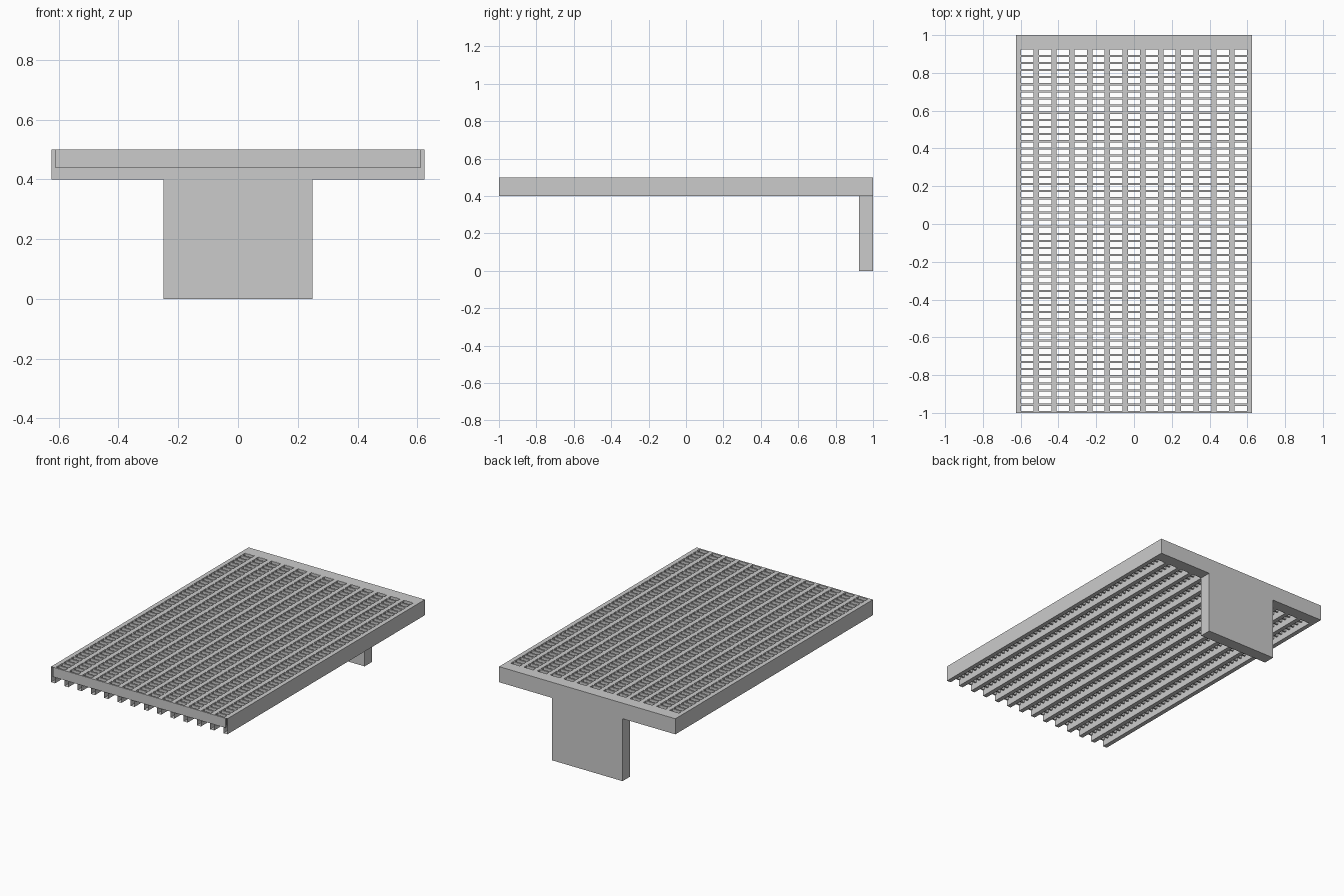
import bpy, bmesh

if "Cube" in bpy.data.objects:
    bpy.data.objects.remove(bpy.data.objects["Cube"])


def box(bm, x0, x1, y0, y1, z0, z1, open_ends=False):
    """Add a box; open_ends leaves out the two faces across y."""
    v = [bm.verts.new((x, y, z)) for x in (x0, x1) for y in (y0, y1) for z in (z0, z1)]
    faces = [(0, 1, 3, 2), (4, 6, 7, 5), (0, 4, 5, 1), (2, 3, 7, 6), (0, 2, 6, 4), (1, 5, 7, 3)]
    for i, f in enumerate(faces):
        if not (open_ends and i in (2, 3)):
            bm.faces.new([v[k] for k in f])


def finish(name, bm):
    me = bpy.data.meshes.new(name)
    bm.to_mesh(me)
    bm.free()
    ob = bpy.data.objects.new(name, me)
    bpy.context.collection.objects.link(ob)
    return ob


# Long bearing bars: hollow rectangular strips, open at the front
bm = bmesh.new()
for i in range(14):
    x = -0.611 + i * 1.222 / 13
    box(bm, x - 0.014, x + 0.014, -1, 0.99, 0.4, 0.5, open_ends=True)
finish("bearing_bars", bm)

# Shallow cross bars tying the bearing bars together
bm = bmesh.new()
for i in range(52):
    y = -0.9945 + i * 0.0377
    box(bm, -0.611, 0.611, y - 0.0055, y + 0.0055, 0.438, 0.4995)
finish("cross_bars", bm)

# T-shaped back plate: full-width rail with a support leg
bm = bmesh.new()
profile = [(-0.625, 0.5), (-0.625, 0.4), (-0.25, 0.4), (-0.25, 0),
           (0.25, 0), (0.25, 0.4), (0.625, 0.4), (0.625, 0.5)]
face = bm.faces.new([bm.verts.new((x, 0.925, z)) for x, z in profile])
ext = bmesh.ops.extrude_face_region(bm, geom=[face])
bmesh.ops.translate(bm, vec=(0, 0.075, 0),
                    verts=[g for g in ext["geom"] if isinstance(g, bmesh.types.BMVert)])
bmesh.ops.recalc_face_normals(bm, faces=bm.faces)
finish("back_plate", bm)
